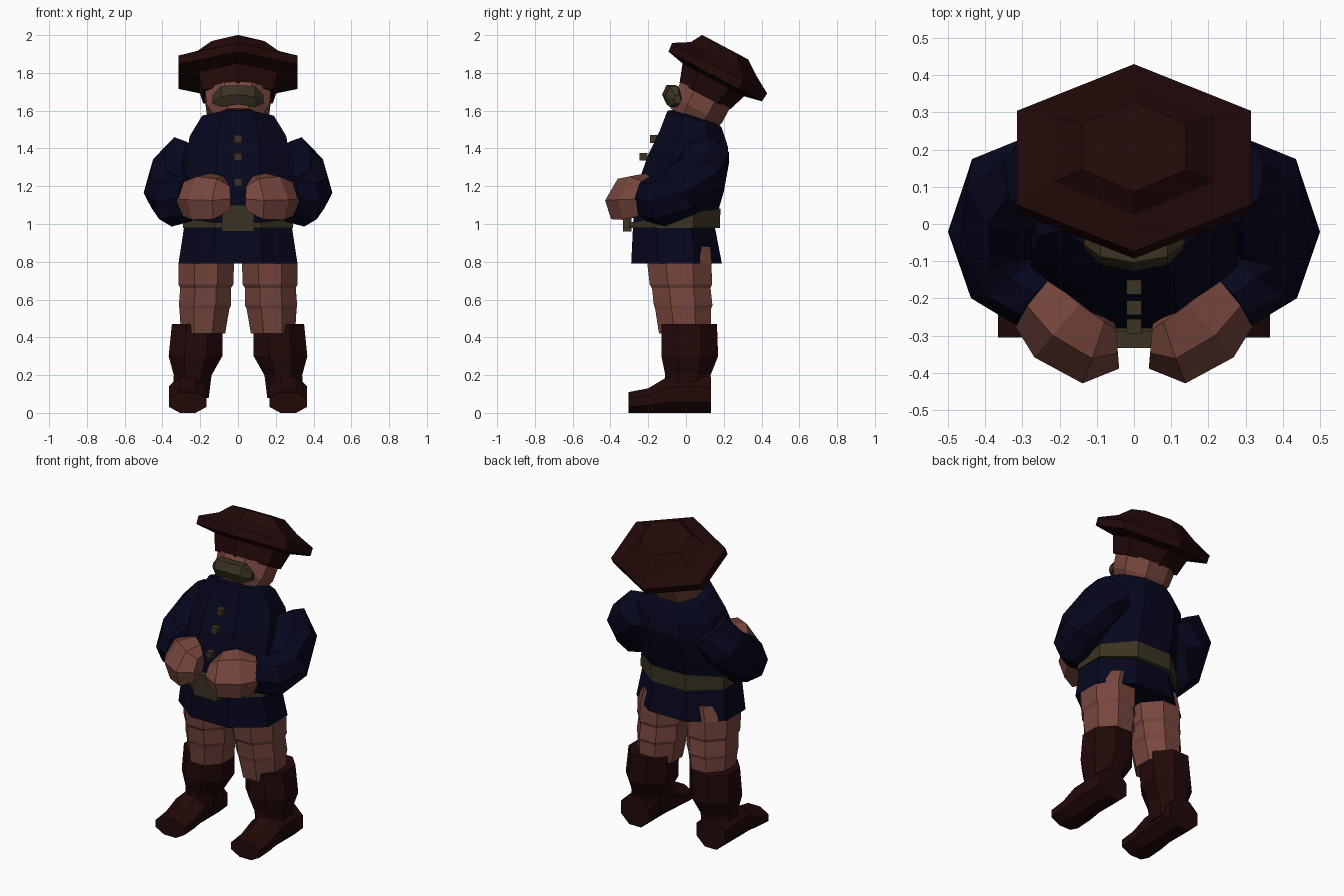
import bpy, bmesh, math
from mathutils import Vector

if "Cube" in bpy.data.objects:
    bpy.data.objects.remove(bpy.data.objects["Cube"])


def material(name, r, g, b):
    m = bpy.data.materials.new(name)
    m.use_nodes = True
    m.diffuse_color = (r, g, b, 1)
    bsdf = m.node_tree.nodes["Principled BSDF"]
    bsdf.inputs["Base Color"].default_value = (r, g, b, 1)
    bsdf.inputs["Roughness"].default_value = 0.9
    return m


LEATHER = material("dark red leather", 0.016, 0.0025, 0.0025)
NAVY = material("navy cloth", 0.002, 0.002, 0.013)
SKIN = material("skin", 0.185, 0.062, 0.048)
OLIVE = material("olive brown", 0.044, 0.033, 0.016)


def finish(name, bm, mat, mirror):
    bmesh.ops.recalc_face_normals(bm, faces=bm.faces)
    me = bpy.data.meshes.new(name)
    bm.to_mesh(me)
    bm.free()
    me.materials.append(mat)
    ob = bpy.data.objects.new(name, me)
    bpy.context.collection.objects.link(ob)
    if mirror:
        ob.modifiers.new("Mirror", "MIRROR").use_mirror_merge = False
    return ob


def loft(name, mat, sections, axes, sides=8, phase=0.5, mirror=False):
    """Skin rings: each section is (centre, half width, half depth); axes(i) gives its plane."""
    bm = bmesh.new()
    turn = [2 * math.pi * (k + phase) / sides for k in range(sides)]
    fu = max(math.cos(t) for t in turn)
    fv = max(math.sin(t) for t in turn)
    rings = []
    for i, (c, a, b) in enumerate(sections):
        u, v = axes(i)
        rings.append([bm.verts.new(Vector(c) + u * a * math.cos(t) / fu + v * b * math.sin(t) / fv)
                      for t in turn])
    for r, s in zip(rings, rings[1:]):
        for k in range(sides):
            n = (k + 1) % sides
            bm.faces.new((r[k], r[n], s[n], s[k]))
    bm.faces.new(rings[0])
    bm.faces.new(rings[-1])
    return finish(name, bm, mat, mirror)


def tilted(*degrees):
    """Planes facing up, each leaning back by its angle (the last one repeats)."""
    def axes(i):
        t = math.radians(degrees[min(i, len(degrees) - 1)])
        return Vector((1, 0, 0)), Vector((0, math.cos(t), -math.sin(t)))
    return axes


def along(sections, roll=0):
    """Planes square to the path through the section centres, rolled about it."""
    pts = [Vector(s[0]) for s in sections]
    co, si = math.cos(math.radians(roll)), math.sin(math.radians(roll))

    def axes(i):
        d = (pts[min(i + 1, len(pts) - 1)] - pts[max(i - 1, 0)]).normalized()
        u = d.cross(Vector((0, 0, 1))).normalized()
        v = u.cross(d)
        return u * co - v * si, v * co + u * si
    return axes


def box(name, mat, centre, size):
    bm = bmesh.new()
    bmesh.ops.create_cube(bm, size=1)
    for v in bm.verts:
        v.co = Vector(centre) + Vector(p * s for p, s in zip(v.co, size))
    return finish(name, bm, mat, False)


# Hat and head share one axis that leans back
LEAN = 28
AXIS = Vector((0, math.sin(math.radians(LEAN)), math.cos(math.radians(LEAN))))
BRIM = Vector((0, 0.178, 1.825))
CROWN = BRIM + AXIS * 0.11 + Vector((0, -0.022, 0.014))


def on_axis(rows):
    return [(BRIM + AXIS * h, a, b) for h, a, b in rows]


loft("hat", LEATHER, on_axis([(-0.17, 0.185, 0.15), (-0.07, 0.21, 0.185), (-0.05, 0.315, 0.28),
                              (0, 0.315, 0.285), (0.05, 0.215, 0.2)]) + [(CROWN, 0.14, 0.138)],
     tilted(LEAN), sides=6)
loft("head", SKIN, on_axis([(-0.31, 0.13, 0.13), (-0.25, 0.165, 0.147), (-0.16, 0.175, 0.147)]),
     tilted(LEAN))
tip, lobe = ((-0.135, -0.045, 1.66), 0.02, 0.022), ((-0.09, -0.065, 1.675), 0.045, 0.055)
mirrored = [((-c[0], c[1], c[2]), a, b) for c, a, b in (lobe, tip)]
loft("moustache", OLIVE, [tip, lobe, ((0, -0.08, 1.685), 0.047, 0.05)] + mirrored,
     lambda i: (Vector((0, 1, 0)), Vector((0, 0, 1))), sides=6, phase=0)

# Coat with flared hem, belt, buckle and buttons
loft("coat", NAVY, [((0, -0.05, 0.79), 0.315, 0.24), ((0, -0.065, 1.0), 0.283, 0.215),
                    ((0, -0.035, 1.17), 0.28, 0.235), ((0, 0.015, 1.35), 0.275, 0.215),
                    ((0, 0.04, 1.45), 0.255, 0.185), ((0, 0.045, 1.555), 0.19, 0.15),
                    ((0, 0.05, 1.575), 0.11, 0.11)], tilted(0, 0, 0, 5, 12, 17))
loft("belt", OLIVE, [((0, -0.06, 0.978), 0.292, 0.24), ((0, -0.06, 1.045), 0.29, 0.245)],
     tilted(0, -9))
box("belt_buckle", OLIVE, (0, -0.31, 1.03), (0.17, 0.045, 0.14))
for i, (y, z) in enumerate([(-0.17, 1.45), (-0.225, 1.355), (-0.275, 1.22)]):
    box(f"button_{i + 1}", OLIVE, (0, y, z), (0.04, 0.04, 0.04))

# Sleeves bent towards the belly, with mitten hands
arm = [((0.25, 0.115, 1.38), 0.125, 0.125), ((0.325, 0.08, 1.28), 0.145, 0.135),
       ((0.375, -0.03, 1.165), 0.125, 0.14), ((0.34, -0.13, 1.12), 0.12, 0.135),
       ((0.255, -0.2, 1.135), 0.095, 0.12)]
loft("sleeves", NAVY, arm, along(arm), phase=0, mirror=True)
hand = [((0.265, -0.19, 1.135), 0.075, 0.105), ((0.195, -0.275, 1.145), 0.085, 0.145),
        ((0.105, -0.33, 1.14), 0.08, 0.135), ((0.045, -0.325, 1.14), 0.05, 0.08)]
loft("hands", SKIN, hand, along(hand, roll=32), sides=6, mirror=True)

# Legs with shallow folds
loft("legs", SKIN, [((0.185, -0.005, 0.42), 0.117, 0.138), ((0.178, -0.015, 0.55), 0.132, 0.148),
                    ((0.175, -0.015, 0.57), 0.138, 0.155), ((0.172, -0.025, 0.66), 0.134, 0.155),
                    ((0.17, -0.027, 0.68), 0.145, 0.165), ((0.168, -0.035, 0.79), 0.147, 0.17),
                    ((0.16, -0.025, 0.88), 0.115, 0.155)], tilted(0), mirror=True)

# Boots: shaft and a long foot with a slightly keeled sole
loft("boot_shafts", LEATHER, [((0.25, 0.01, 0.08), 0.095, 0.12), ((0.24, 0.01, 0.2), 0.1, 0.12),
                              ((0.225, 0.02, 0.3), 0.142, 0.15), ((0.215, 0.017, 0.47), 0.135, 0.147)],
     tilted(0), mirror=True)
loft("boot_feet", LEATHER, [((0.266, y, h / 2), 0.1, h / 2) for y, h in
                            [(-0.305, 0.11), (-0.2, 0.13), (-0.1, 0.19), (0.05, 0.2), (0.132, 0.19)]],
     lambda i: (Vector((1, 0, 0)), Vector((0, 0, 1))), phase=0.5, mirror=True)
